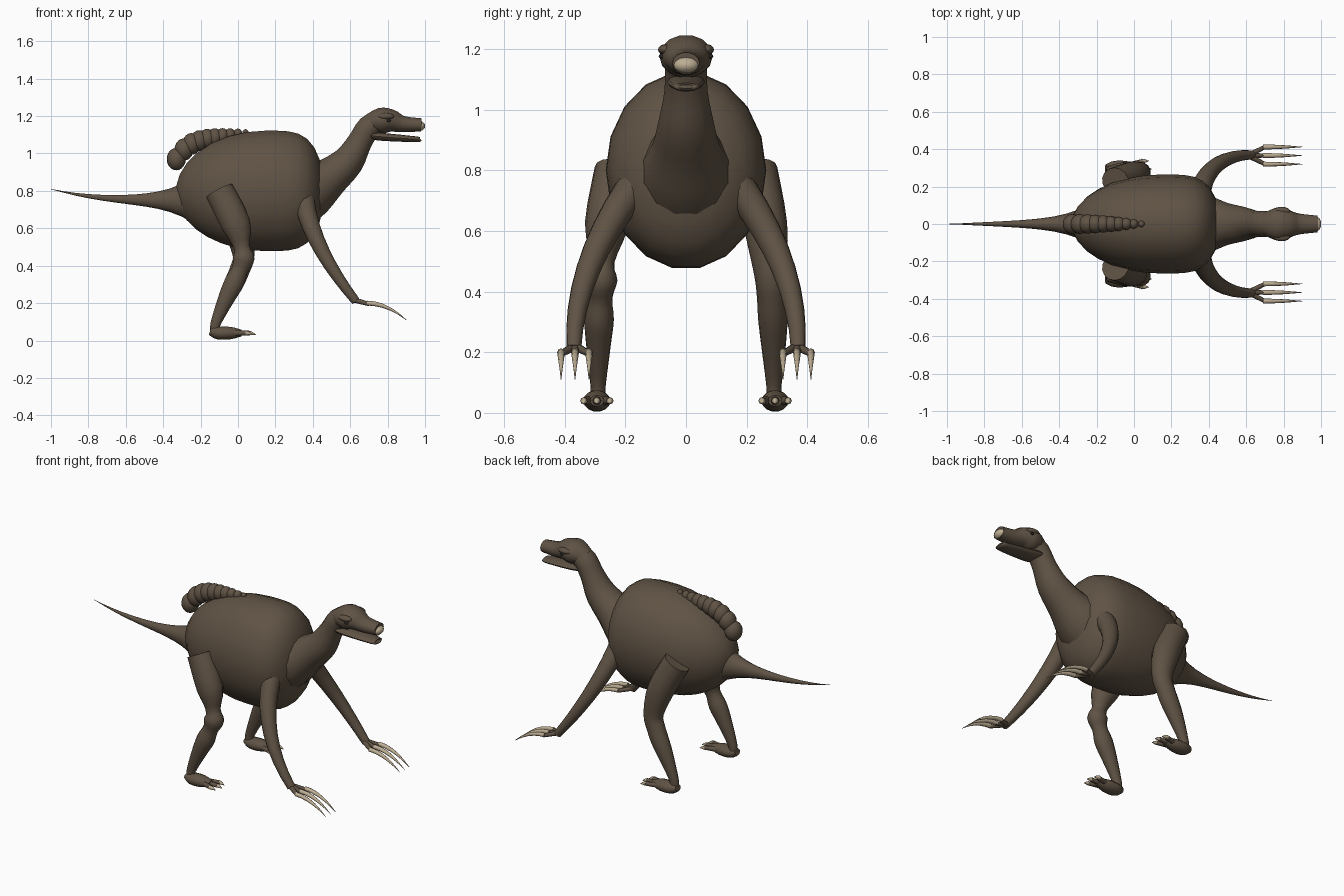
import bpy, bmesh, math
from mathutils import Vector

cube = bpy.data.objects.get("Cube")
if cube:
    bpy.data.objects.remove(cube)


def material(name, red, green, blue):
    mat = bpy.data.materials.new(name)
    colour = (red, green, blue, 1)
    mat.diffuse_color = colour
    mat.use_nodes = True
    shader = mat.node_tree.nodes["Principled BSDF"]
    shader.inputs["Base Color"].default_value = colour
    return mat


HIDE = material("brown hide", .115, .085, .058)
HORN = material("pale horn", .52, .43, .3)
EYE = material("dark eye", .02, .02, .02)


def finish(name, bm, mat):
    """Turn a bmesh into a smooth shaded object of one colour."""
    mesh = bpy.data.meshes.new(name)
    bm.to_mesh(mesh)
    bm.free()
    mesh.materials.append(mat)
    obj = bpy.data.objects.new(name, mesh)
    bpy.context.collection.objects.link(obj)
    bpy.ops.object.select_all(action="DESELECT")
    obj.select_set(True)
    bpy.context.view_layer.objects.active = obj
    bpy.ops.object.shade_smooth_by_angle(angle=math.radians(50))
    return obj


def ball(name, centre, size, mat):
    bm = bmesh.new()
    bmesh.ops.create_uvsphere(bm, u_segments=16, v_segments=10, radius=1)
    obj = finish(name, bm, mat)
    obj.location, obj.scale = centre, size


def spline(before, start, end, after, t):
    """Point on a smooth curve through start and end."""
    leave, arrive = (end - before) / 2, (after - start) / 2
    bend = 3 * (end - start) - 2 * leave - arrive
    twist = 2 * (start - end) + leave + arrive
    return start + t * (leave + t * (bend + t * twist))


def loft(name, stations, mat, wide=1, sides=14, steps=3):
    """Skin rings along a path of x, y, z, radius; wide scales the sideways radius."""
    path = [Vector(s) for s in stations]
    last = len(path) - 1
    rows = [spline(path[max(i - 1, 0)], path[i], path[i + 1], path[min(i + 2, last)], s / steps)
            for i in range(last) for s in range(steps)]
    rows.append(path[last])
    points = [row.to_3d() for row in rows]
    bm = bmesh.new()
    rings = []
    for i, point in enumerate(points):
        along = points[min(i + 1, len(points) - 1)] - points[max(i - 1, 0)]
        along.normalize()
        side = Vector((0, 1, 0))
        side = (side - along * side.dot(along)).normalized()
        up = along.cross(side)
        radius = max(rows[i].w, .001)
        ring = []
        for k in range(sides):
            angle = math.tau * k / sides
            offset = side * math.cos(angle) * wide + up * math.sin(angle)
            ring.append(bm.verts.new(point + offset * radius))
        rings.append(ring)
    for ring, following in zip(rings, rings[1:]):
        for k in range(sides):
            j = (k + 1) % sides
            bm.faces.new((ring[k], ring[j], following[j], following[k]))
    bm.faces.new(rings[0])
    bm.faces.new(rings[-1])
    bmesh.ops.recalc_face_normals(bm, faces=bm.faces)
    finish(name, bm, mat)


def claw(name, x, y, z, length, drop, radius):
    """Curved spike that points forward and bends down."""
    ts = [i / 5 for i in range(6)]
    loft(name, [(x + length * t, y, z - drop * t * t, radius * (1 - t * t)) for t in ts],
         HORN, sides=8, steps=1)


def midline(points):
    return [(x, 0, z, radius) for x, z, radius in points]


# Barrel body: round behind, squarer at the chest
body = []
for i in range(17):
    u = math.sin(math.pi * (i / 16 - .5))
    if u < 0:
        x, z, fullness = .15 + .48 * u, .8 - .04 * u * u, 1 - u * u
    else:
        x, z, fullness = .15 + .31 * u, .8, 1 - u ** 4
    body.append((x, z, .327 * math.sqrt(max(fullness, 0))))
loft("body", midline(body), HIDE, wide=.81, sides=18, steps=1)

# Tail: thin whip that flares into the rump
tail = []
for i in range(13):
    t = i / 11
    tail.append((.7 * t - 1, .75 + .06 * (1 - t) ** 3, .04 * t + .05 * t ** 6))
loft("tail", midline(tail), HIDE, wide=.85, steps=1)

# Neck, skull and jaw
loft("neck", midline([(.3, .74, .16), (.4, .81, .145), (.5, .88, .107), (.59, .96, .087),
                      (.65, 1.06, .068), (.7, 1.14, .066), (.76, 1.17, .06)]), HIDE, wide=1.05)
loft("skull", midline([(.68, 1.16, .04), (.76, 1.175, .07), (.82, 1.175, .062),
                       (.88, 1.157, .045), (.98, 1.153, .036)]), HIDE, wide=1.25)
loft("lower_jaw", midline([(.69, 1.1, .02), (.76, 1.09, .022), (.95, 1.076, .016),
                           (.975, 1.076, .01)]), HIDE, wide=2.8)
ball("beak_tip", (.965, 0, 1.147), (.036, .044, .028), HORN)

# Segmented ridge that curls over the rump
for i in range(10):
    t = i / 9
    r = .06 - .04 * t * t
    z = 1.06 + .05 * t - .09 * (1 - t) ** 6
    ball("ridge_segment", (.37 * t - .33, 0, z), (.85 * r, .9 * r, r), HIDE)

# Hind limb paths as x, z, radius; the right knee is pinched
thigh = [(-.1, .8, .08), (-.01, .62, .08)]
knees = {"left": [(.03, .46, .06), (.01, .38, .055)],
         "right": [(.02, .5, .044), (.03, .44, .06), (.01, .38, .045)]}
shin = [(-.02, .31, .054), (-.06, .23, .046), (-.12, .09, .028), (-.12, .04, .028)]

for label, side in (("left", 1), ("right", -1)):
    ball(label + "_eye", (.806, side * .08, 1.176), (.012, .01, .008), EYE)
    ball(label + "_brow", (.79, side * .068, 1.198), (.045, .024, .018), HIDE)

    # Forelimb: sweeps outward and forward as it descends
    arm = []
    for i in range(10):
        t = i / 9
        y = .37 - .24 * (1 - t) ** 2
        arm.append((.35 + .28 * t ** 1.7, side * y, .8 - .59 * t, .06 - .036 * t))
    loft(label + "_arm", arm, HIDE, steps=1)
    wrist = side * .366
    for spread in (-.046, 0, .046):
        y = wrist + spread
        loft(label + "_finger", [(.61, wrist, .22, .015), (.7, y, .195, .011)], HIDE, sides=8)
        claw(label + "_hand_claw", .69, y, .2, .21, .09, .013)

    # Hind limb
    leg = [(x, side * (.29 - .06 * (z / .8) ** 3), z, radius)
           for x, z, radius in thigh + knees[label] + shin]
    loft(label + "_leg", leg, HIDE, wide=.9)
    ankle = side * .294
    foot = [(-.15, .05, .02), (-.11, .04, .034), (-.04, .04, .034), (.02, .04, .018)]
    loft(label + "_foot", [(x, ankle, z, radius) for x, z, radius in foot], HIDE, wide=1.25)
    for spread in (-.043, 0, .043):
        y = ankle + spread
        reach = .05 if spread else .065
        loft(label + "_toe", [(-.02, ankle + spread / 2, .04, .016), (reach, y, .04, .012)],
             HIDE, sides=8)
        claw(label + "_toe_claw", reach - .01, y, .04, .04, .01, .012)
